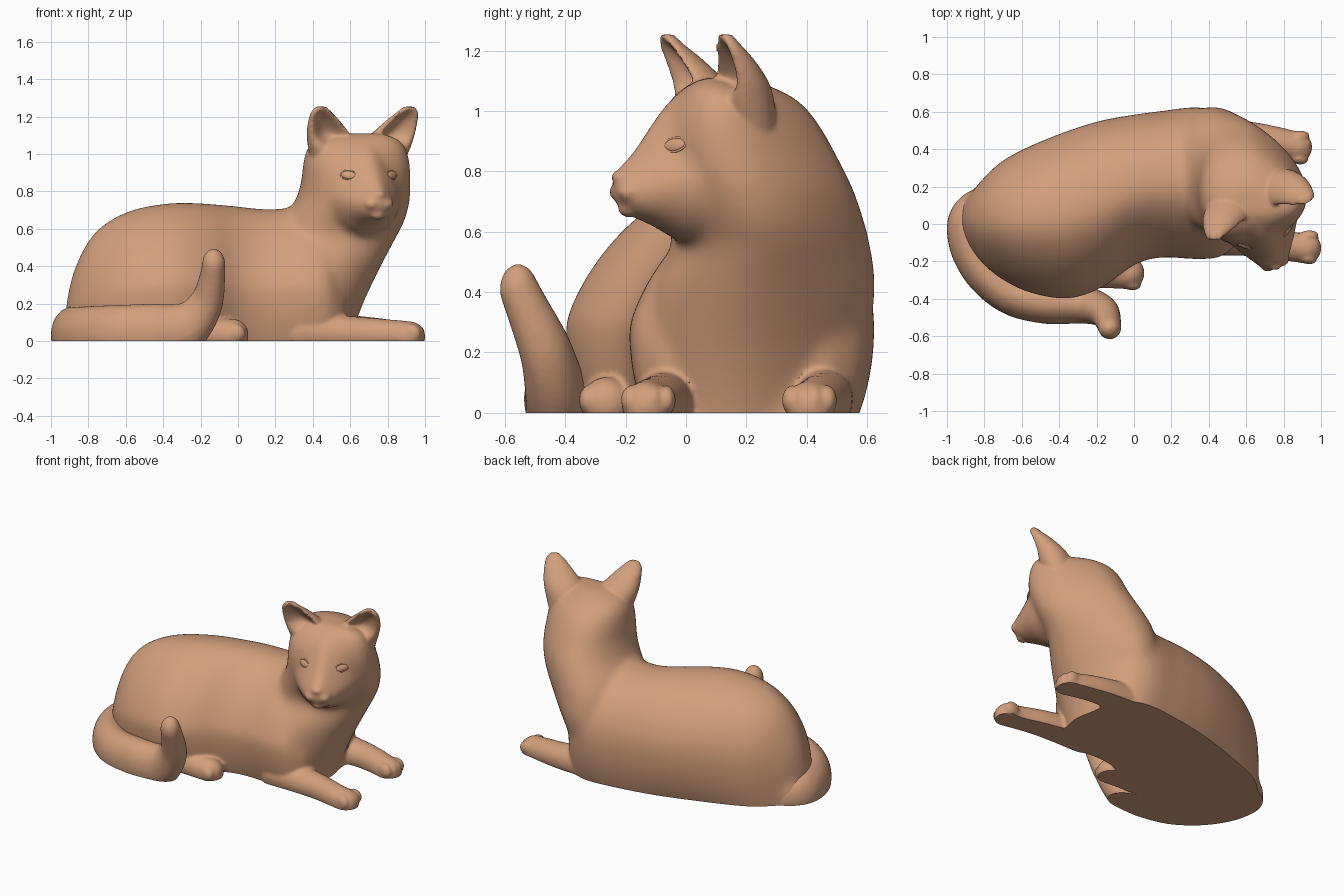
import bpy, bmesh, math
from mathutils import Vector, Matrix
from mathutils.bvhtree import BVHTree

if "Cube" in bpy.data.objects:
    bpy.data.objects.remove(bpy.data.objects["Cube"])

fur = bpy.data.materials.new("tan_clay")
fur.use_nodes = True
fur.diffuse_color = (0.65, 0.35, 0.205, 1)
fur.node_tree.nodes["Principled BSDF"].inputs["Base Color"].default_value = fur.diffuse_color

# The head is turned sideways, so it has its own frame: across, forward, up
TURN = math.radians(20)
ACROSS = Vector((math.cos(TURN), math.sin(TURN), 0))
FORWARD = Vector((math.sin(TURN), -math.cos(TURN), 0))
HEAD = Vector((0.66, 0.05, 0))


def head_point(u, v, z):
    return HEAD + ACROSS * u + FORWARD * v + Vector((0, 0, z))


def spline(rows, steps=6):
    """Smoothly interpolate rows of numbers (Catmull-Rom)."""
    out = []
    for i in range(len(rows) - 1):
        a, b, c, d = (rows[max(0, min(len(rows) - 1, i + k))] for k in (-1, 0, 1, 2))
        for s in range(steps):
            t = s / steps
            out.append([q + t * ((r - p) / 2 + t * ((p - 2.5 * q + 2 * r - w / 2)
                        + t * (1.5 * (q - r) + (w - p) / 2)))
                        for p, q, r, w in zip(a, b, c, d)])
    return out + [list(rows[-1])]


def loft(bm, rings):
    """Skin a list of point rings and cap both ends."""
    loops = [[bm.verts.new(p) for p in ring] for ring in rings]
    for a, b in zip(loops, loops[1:]):
        for i in range(len(a)):
            j = (i + 1) % len(a)
            bm.faces.new((a[i], a[j], b[j], b[i]))
    bm.faces.new(loops[0])
    bm.faces.new(loops[-1])


def circle(count=48):
    for i in range(count):
        a = 2 * math.pi * i / count
        yield math.cos(a), math.sin(a)


def blob(bm, centre, radii, turn=0.0):
    m = Matrix.Translation(centre) @ Matrix.Rotation(turn, 4, "Z") @ Matrix.Diagonal((*radii, 1))
    bmesh.ops.create_icosphere(bm, subdivisions=3, radius=1, matrix=m)


def limb(bm, rows, steps=8, tall=1.0):
    """Closely spaced balls along a path of x, y, z, radius."""
    for x, y, z, r in spline(rows, steps):
        blob(bm, (x, y, z), (r, r, r * tall))


def paw(bm, tip, angle):
    """Four toes fanned out at the end of a foot."""
    m = Matrix.Translation(tip) @ Matrix.Rotation(angle, 4, "Z")
    for side in (-1.5, -0.5, 0.5, 1.5):
        centre = m @ Vector((-0.055 - 0.014 * abs(side), side * 0.039, 0.042))
        blob(bm, centre, (0.055, 0.032, 0.05), angle + side * 0.1)


def fuse(bm, voxel, rounds):
    """Merge overlapping shells into one skin and relax it."""
    bmesh.ops.recalc_face_normals(bm, faces=bm.faces)
    mesh = bpy.data.meshes.new("clay")
    bm.to_mesh(mesh)
    bm.free()
    ob = bpy.data.objects.new("clay", mesh)
    bpy.context.scene.collection.objects.link(ob)
    remesh = ob.modifiers.new("merge", "REMESH")
    remesh.mode, remesh.voxel_size = "VOXEL", voxel
    relax = ob.modifiers.new("relax", "SMOOTH")
    relax.factor, relax.iterations = 0.5, rounds
    result = bpy.data.meshes.new_from_object(
        ob.evaluated_get(bpy.context.evaluated_depsgraph_get()))
    bpy.data.objects.remove(ob)
    bm = bmesh.new()
    bm.from_mesh(result)
    return bm


def finish(name, bm, flat_base=True):
    if flat_base:
        bmesh.ops.bisect_plane(bm, geom=bm.verts[:] + bm.edges[:] + bm.faces[:],
                               plane_co=(0, 0, 0), plane_no=(0, 0, 1), clear_inner=True)
        bmesh.ops.holes_fill(bm, edges=[e for e in bm.edges if e.is_boundary], sides=0)
    bmesh.ops.recalc_face_normals(bm, faces=bm.faces)
    mesh = bpy.data.meshes.new(name)
    bm.to_mesh(mesh)
    bm.free()
    mesh.materials.clear()
    mesh.materials.append(fur)
    ob = bpy.data.objects.new(name, mesh)
    bpy.context.scene.collection.objects.link(ob)
    bpy.ops.object.select_all(action="DESELECT")
    bpy.context.view_layer.objects.active = ob
    ob.select_set(True)
    bpy.ops.object.shade_smooth_by_angle(angle=math.radians(50))


body = bmesh.new()

# Trunk: x, front y, back y, top z; the front side slopes in towards the spine
trunk = [(-0.92, -0.03, 0.06, 0.2), (-0.88, -0.12, 0.15, 0.37), (-0.8, -0.22, 0.25, 0.535),
         (-0.7, -0.3, 0.34, 0.635), (-0.55, -0.37, 0.42, 0.705), (-0.35, -0.4, 0.5, 0.738),
         (-0.17, -0.34, 0.555, 0.735), (0, -0.22, 0.585, 0.72), (0.15, -0.18, 0.605, 0.705),
         (0.35, -0.19, 0.625, 0.71), (0.48, -0.17, 0.58, 0.68), (0.57, -0.08, 0.47, 0.5)]
rings = []
for x, y0, y1, top in spline(trunk):
    mid = top * 0.4
    rings.append([(x, (y0 + y1) / 2 + c * (y1 - y0) / 2 * (1 - 0.28 * s if c < 0 < s else 1),
                   mid + s * (top - mid if s > 0 else 0.6)) for c, s in circle()])
loft(body, rings)

# Chest, neck and skull: z, left x, right x, front y, back y; narrower to the right
column = [(-0.2, 0.2, 0.56, -0.08, 0.48), (0, 0.2, 0.6, -0.12, 0.53), (0.2, 0.2, 0.67, -0.14, 0.58),
          (0.4, 0.2, 0.765, -0.11, 0.615), (0.55, 0.2, 0.845, -0.04, 0.6),
          (0.65, 0.24, 0.895, -0.05, 0.575), (0.75, 0.305, 0.92, -0.08, 0.54),
          (0.85, 0.337, 0.925, -0.1, 0.49), (0.95, 0.348, 0.92, -0.09, 0.435),
          (1.03, 0.37, 0.9, -0.05, 0.37), (1.08, 0.42, 0.86, 0, 0.28), (1.11, 0.51, 0.78, 0.06, 0.19)]
loft(body, [[((a + b) / 2 + c * (b - a) / 2,
              (f + k) / 2 + s * (k - f) / 2 * (1 - 0.28 * c) - 0.05 * max(c, 0), z)
             for c, s in circle()] for z, a, b, f, k in spline(column)])

# Face wedge, widest at the cheeks: forward, half width, bottom z, top z
face = [(0, 0.21, 0.555, 1.04), (0.09, 0.195, 0.575, 1.05), (0.15, 0.165, 0.61, 0.99),
        (0.21, 0.126, 0.635, 0.905), (0.25, 0.1, 0.65, 0.855), (0.285, 0.074, 0.675, 0.825),
        (0.31, 0.045, 0.71, 0.8)]
rings = []
for v, w, lo, hi in spline(face):
    mid = lo + 0.42 * (hi - lo)
    rings.append([head_point(c * w * (1 - 0.45 * max(s, 0)), v,
                             mid + s * (hi - mid if s > 0 else mid - lo)) for c, s in circle()])
loft(body, rings)

# Swelling where the tail leaves the rump
blob(body, (-0.82, 0.08, 0.05), (0.12, 0.11, 0.15))
body = fuse(body, 0.015, 32)

# Ears: z, outer, inner, back, front, hollow
ear = [(0.93, 0.255, 0.1, -0.18, -0.02, 0), (1.03, 0.288, 0.04, -0.175, 0.04, 0.4),
       (1.1, 0.306, 0.065, -0.145, 0.055, 1.1), (1.17, 0.312, 0.13, -0.085, 0.06, 1.2),
       (1.22, 0.308, 0.185, -0.03, 0.06, 0.9), (1.253, 0.285, 0.225, 0, 0.047, 0)]
for side in (-1, 1):
    loft(body, [[head_point(side * ((o + i) / 2 + c * (o - i) / 2) + 0.012,
                            (b + f) / 2 + (f - b) / 2 * (s - (hollow * s ** 3 if s > 0 else 0))
                            - 0.01 * side, z)
                 for c, s in circle()] for z, o, i, b, f, hollow in spline(ear)])
    # Muzzle pads
    blob(body, head_point(side * 0.037, 0.265, 0.732), (0.046, 0.042, 0.036), TURN)

# Nose and chin
blob(body, head_point(0, 0.293, 0.782), (0.032, 0.022, 0.02), TURN)
blob(body, head_point(0, 0.252, 0.675), (0.042, 0.038, 0.028), TURN)

# Front legs and the hind foot, each ending in toes
limb(body, [(0.35, -0.04, 0.05, 0.13), (0.55, -0.07, 0.04, 0.1), (0.7, -0.09, 0.037, 0.088),
            (0.84, -0.12, 0.033, 0.08), (0.92, -0.13, 0.023, 0.082)])
paw(body, (1.005, -0.13, 0), -0.08)
limb(body, [(0.4, 0.44, 0.05, 0.12), (0.6, 0.455, 0.045, 0.095), (0.75, 0.437, 0.037, 0.086),
            (0.87, 0.41, 0.022, 0.083)])
paw(body, (0.957, 0.405, 0), -0.06)
limb(body, [(-0.28, -0.22, 0.05, 0.12), (-0.12, -0.255, 0.037, 0.09), (-0.03, -0.262, 0.032, 0.087)])
paw(body, (0.058, -0.26, 0), 0.05)
body = fuse(body, 0.01, 5)
surface = BVHTree.FromBMesh(body)
finish("cat_body", body)

# Tail curled round the haunch with its tip raised
tail = bmesh.new()
limb(tail, [(-0.79, 0.12, 0.03, 0.09), (-0.86, 0.06, 0.03, 0.107), (-0.888, -0.02, 0.03, 0.114),
            (-0.86, -0.15, 0.03, 0.115), (-0.775, -0.28, 0.035, 0.114), (-0.64, -0.38, 0.04, 0.114),
            (-0.47, -0.42, 0.045, 0.115), (-0.34, -0.425, 0.05, 0.11), (-0.25, -0.435, 0.085, 0.1),
            (-0.168, -0.465, 0.2, 0.085), (-0.138, -0.52, 0.33, 0.07),
            (-0.13, -0.555, 0.41, 0.063)], 10, 1.35)
finish("tail", fuse(tail, 0.012, 8))

# Almond eyes with thin lids, set onto the face
for side, label in ((-1, "right"), (1, "left")):
    spot, normal, _, _ = surface.ray_cast(head_point(side * 0.123, 1, 0.888), -FORWARD)
    place = (Matrix.Translation(spot) @ normal.to_track_quat("Z", "Y").to_matrix().to_4x4()
             @ Matrix.Rotation(side * 0.12, 4, "Z"))
    eye = bmesh.new()
    bmesh.ops.create_uvsphere(eye, u_segments=24, v_segments=12, radius=1,
                              matrix=place @ Matrix.Diagonal((0.042, 0.022, 0.01, 1)))
    finish(label + "_eye", eye, False)
    lid = bmesh.new()
    lines = []
    for c, s in circle(32):
        out = Vector((c, s, 0))
        rim = Vector((0.044 * c, 0.024 * s, 0))
        lines.append([place @ (rim + 0.004 * (out * p + Vector((0, 0, q)))) for p, q in circle(8)])
    loft(lid, lines + lines[:1])
    finish(label + "_eyelid", lid, False)
